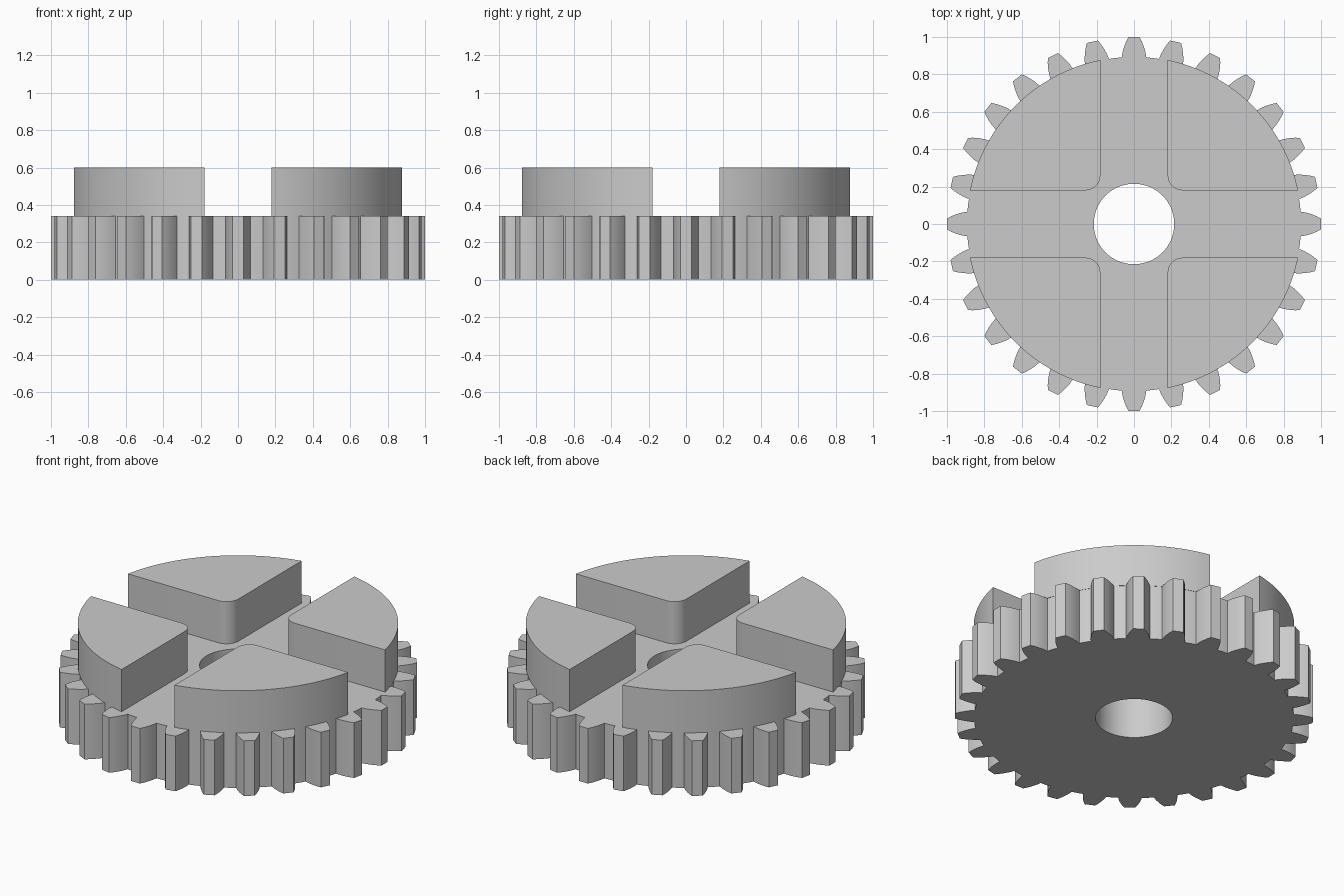
import bpy, bmesh
from math import pi, sin, cos, sqrt, asin, radians

cube = bpy.data.objects.get("Cube")
if cube:
    bpy.data.objects.remove(cube, do_unlink=True)

GEAR_TOP, TOP = 0.34, 0.6
TEETH, ROOT, BORE = 28, 0.893, 0.215
SLOT, FILLET, LUG_RADIUS = 0.18, 0.08, 0.895

grey = bpy.data.materials.new("grey_plastic")
grey.use_nodes = True
colour = (0.6, 0.6, 0.6, 1)
grey.diffuse_color = colour
grey.node_tree.nodes["Principled BSDF"].inputs["Base Color"].default_value = colour


def finish(name, bm):
    bmesh.ops.recalc_face_normals(bm, faces=bm.faces)
    mesh = bpy.data.meshes.new(name)
    bm.to_mesh(mesh)
    bm.free()
    mesh.materials.append(grey)
    obj = bpy.data.objects.new(name, mesh)
    bpy.context.collection.objects.link(obj)
    bpy.ops.object.select_all(action="DESELECT")
    obj.select_set(True)
    bpy.context.view_layer.objects.active = obj
    bpy.ops.object.shade_smooth_by_angle(angle=radians(25))
    return obj


def arc(cx, cy, radius, start, end, steps):
    angles = [start + (end - start) * i / steps for i in range(steps + 1)]
    return [(cx + radius * cos(a), cy + radius * sin(a)) for a in angles]


# Toothed ring: one tooth profile (half width, distance from centre), repeated
flank = [(0.066, ROOT - 0.003), (0.061, 0.92), (0.052, 0.95), (0.042, 0.976), (0.03, 0.9995)]
tooth = [(-w, r) for w, r in flank] + [(w, r) for w, r in reversed(flank)]
polar = [(w / r, sqrt(w * w + r * r)) for w, r in tooth]
pitch = 2 * pi / TEETH
half_angle = polar[-1][0]
gap = pitch - 2 * half_angle
polar += [(half_angle + gap * k / 3, ROOT) for k in (1, 2)]
outline = [(a + i * pitch, r) for i in range(TEETH) for a, r in polar]
bore = [(a, BORE) for a, r in outline]

bm = bmesh.new()
loops = [[bm.verts.new((r * cos(a), r * sin(a), z)) for a, r in points]
         for points, z in ((outline, 0), (outline, GEAR_TOP), (bore, GEAR_TOP), (bore, 0))]
count = len(outline)
for k in range(4):
    a, b = loops[k], loops[(k + 1) % 4]
    for i in range(count):
        j = (i + 1) % count
        bm.faces.new((a[i], a[j], b[j], b[i]))
finish("gear_ring", bm)

# Four raised quadrant lugs, each with a rounded inner corner
corner = asin(SLOT / LUG_RADIUS)
centre = SLOT + FILLET
profile = arc(0, 0, LUG_RADIUS, corner, pi / 2 - corner, 32)
profile += arc(centre, centre, FILLET, pi, 1.5 * pi, 10)
quadrants = ("back_left", "back_right", "front_right", "front_left")
for i, quadrant in enumerate(quadrants):
    c, s = cos(i * pi / 2), sin(i * pi / 2)
    bm = bmesh.new()
    base = bm.faces.new([bm.verts.new((x * c - y * s, x * s + y * c, GEAR_TOP))
                         for x, y in profile])
    sides = bmesh.ops.extrude_face_region(bm, geom=[base], use_keep_orig=True)
    raised = [v for v in sides["geom"] if isinstance(v, bmesh.types.BMVert)]
    bmesh.ops.translate(bm, verts=raised, vec=(0, 0, TOP - GEAR_TOP))
    finish(quadrant + "_lug", bm)
